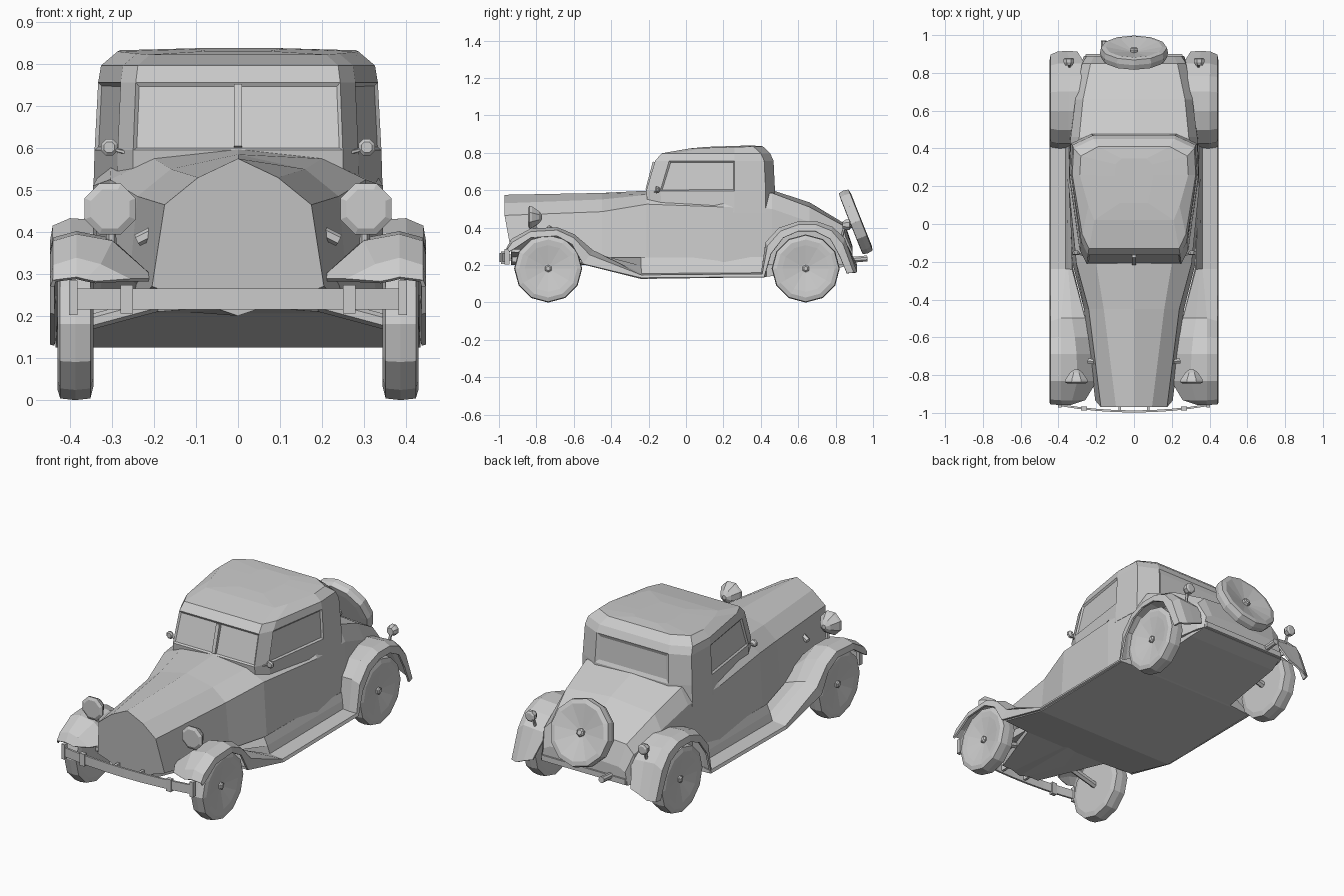
import bpy, bmesh, math
from mathutils import Vector

if "Cube" in bpy.data.objects:
    bpy.data.objects.remove(bpy.data.objects["Cube"])


def finish(name, bm, mirror=False, solid=0):
    bmesh.ops.remove_doubles(bm, verts=bm.verts, dist=1e-5)
    bmesh.ops.recalc_face_normals(bm, faces=bm.faces)
    me = bpy.data.meshes.new(name)
    bm.to_mesh(me)
    bm.free()
    ob = bpy.data.objects.new(name, me)
    bpy.context.collection.objects.link(ob)
    if solid:
        m = ob.modifiers.new("thickness", 'SOLIDIFY')
        m.thickness, m.offset = solid, 0
    if mirror:
        ob.modifiers.new("mirror", 'MIRROR')
    return ob


def loft(rings, closed=True, caps=True):
    bm = bmesh.new()
    vs = [[bm.verts.new(p) for p in r] for r in rings]
    n = len(vs[0])
    for a, b in zip(vs, vs[1:]):
        for i in range(n if closed else n - 1):
            j = (i + 1) % n
            bm.faces.new((a[i], a[j], b[j], b[i]))
    if caps:
        bm.faces.new(vs[0])
        bm.faces.new(vs[-1])
    return bm


def lathe(name, profile, loc, axis, n=8, mirror=False):
    q = Vector(axis).to_track_quat('Z', 'Y')
    shift = 0 if n == 12 else .5
    ang = [2 * math.pi * (i + shift) / n for i in range(n)]
    rings = []
    for r, h in profile:
        rings.append([Vector(loc) + q @ Vector((r * math.cos(a), r * math.sin(a), h)) for a in ang])
    return finish(name, loft(rings), mirror)


def rod(name, a, b, r, n=6, mirror=False):
    d = Vector(b) - Vector(a)
    return lathe(name, [(r, 0), (r, d.length)], a, d, n, mirror)


def box(name, c, s, mirror=False):
    bm = bmesh.new()
    bmesh.ops.create_cube(bm, size=1)
    for v in bm.verts:
        v.co = Vector(c) + Vector(s) * v.co
    return finish(name, bm, mirror)


# Lower body: hood, cowl, sides and rear deck (y, top z, then three x,z pairs)
body = [
    (-.97, .575, .095, .53, .175, .465, .205, .27),
    (-.45, .585, .16, .55, .24, .485, .265, .22),
    (-.21, .597, .2, .575, .305, .525, .325, .2),
    (.2, .60, .30, .59, .346, .51, .346, .2),
    (.46, .60, .29, .585, .335, .5, .34, .2),
    (.66, .535, .27, .51, .31, .43, .31, .2),
    (.85, .42, .23, .405, .275, .36, .28, .2),
    (.89, .30, .21, .29, .25, .27, .265, .2)]
rings = []
for y, zt, *p in body:
    half = [(p[0], y, p[1]), (p[2], y, p[3]), (p[4], y, p[5])]
    bottom = [(0, y, min(.2, p[5]))]
    rings.append([(0, y, zt)] + half + bottom + [(-x, yy, z) for x, yy, z in reversed(half)])
bm = loft(rings)
for v in bm.verts:  # lower radiator corners sit slightly back
    if v.co.y < -.96 and v.co.z < .3:
        v.co.y = -.935
finish("body", bm)

# Cabin with recessed windows (z, front y, rear y, width scale)
rings = []
for z, yf, yr, s in [(.48, -.2, .475, 1.01), (.595, -.213, .476, 1), (.757, -.165, .468, .975),
                     (.797, -.13, .45, .955), (.83, .02, .41, .84)]:
    tilt = .03 if z > .82 else 0
    half = [(.25 * s, yf), (.287 * s, yf + .075), (.342 * s, .26), (.335 * s, yr - .05), (.225 * s, yr)]
    full = half + [(-x, y) for x, y in reversed(half)]
    rings.append([(x, y, z + tilt * (y - .25)) for x, y in full])
rings.append([(p[0] * .35, .25 + (p[1] - .25) * .6, .836 + .02 * (p[1] - .25)) for p in rings[-1]])
bm = loft(rings)
bmesh.ops.recalc_face_normals(bm, faces=bm.faces)
windows = []
for f in bm.faces:
    c = f.calc_center_median()
    if .62 < c.z < .72 and (abs(c.x) < .01 or .05 < c.y < .15):
        windows.append((f, .026 if c.y > .4 else .012))
for f, t in windows:
    bmesh.ops.inset_individual(bm, faces=[f], thickness=t, depth=-.008)
finish("cabin", bm)
rod("windscreen_post", (0, -.207, .602), (0, -.168, .75), .014, 4)


# Fenders: crest y,z, outer edge y,z, inner x,z, crest x
def fender(name, rows):
    rings = []
    for yc, zc, ye, ze, xi, zi, xc in rows:
        zm = zc - .015 if zi < zc - .02 else (zi + zc) / 2
        rings.append([(xi, yc, zi), (xi * .45 + xc * .55, yc, zm), (xc, yc, zc),
                      (.438, (2 * yc + ye) / 3, (2 * zc + ze) / 3), (.443, ye, ze)])
    return finish(name, loft(rings, False, False), True, .01)


fender("front_fender_and_running_board", [
    (-.955, .29, -.945, .27, .34, .28, .385),
    (-.93, .335, -.92, .285, .26, .285, .385),
    (-.83, .39, -.83, .345, .2, .285, .385),
    (-.69, .397, -.69, .355, .21, .285, .385),
    (-.6, .36, -.61, .31, .23, .27, .385),
    (-.5, .275, -.55, .205, .26, .235, .385),
    (-.24, .15, -.24, .13, .325, .235, .36),
    (.42, .155, .42, .135, .34, .24, .36)])
fender("rear_fender", [
    (.405, .15, .42, .14, .28, .15, .4),
    (.43, .32, .455, .26, .28, .32, .4),
    (.5, .395, .52, .345, .28, .39, .4),
    (.6, .428, .6, .38, .28, .42, .4),
    (.7, .428, .69, .38, .27, .42, .4),
    (.78, .40, .77, .34, .26, .39, .4),
    (.845, .34, .82, .25, .26, .33, .4),
    (.91, .16, .86, .155, .3, .2, .4)])

# Floor pan (y, half width, bottom z, top z)
finish("floor", loft([[(-w, y, a), (w, y, a), (w, y, b), (-w, y, b)] for y, w, a, b in [
    (-.93, .12, .215, .26), (-.56, .26, .205, .23), (-.54, .43, .2, .212), (-.24, .435, .125, .14),
    (.42, .435, .135, .145), (.43, .3, .137, .22), (.8, .28, .18, .23), (.9, .255, .205, .235)]]))

# Wheels, axles and spare
for label, y in (("front", -.737), ("rear", .64)):
    lathe(label + "_wheel", [(.15, -.043), (.178, -.036), (.182, 0), (.178, .036), (.155, .043),
                             (.125, .04), (.025, .022)], (.388, y, .181), (1, 0, 0), 12, True)
    lathe(label + "_hub", [(.02, 0), (.02, .03), (.012, .036)], (.388, y, .181), (1, 0, 0), 6, True)
    rod(label + "_axle", (.36, y, .183), (.13, y, .245), .018, 6, True)
tilt = Vector((0, .93, .37))
lathe("spare_wheel", [(.14, -.03), (.175, -.028), (.18, 0), (.175, .028), (.15, .033), (.12, .027),
                      (.025, .008)], (0, .907, .43), tilt, 12)
lathe("spare_hub", [(.022, -.09), (.022, .022), (.014, .028)], (0, .907, .43), tilt, 6)

# Front bumper: curved bar, clamps, end posts, brackets
arc = [(x / 10, -.993 + .035 * (x / 4) ** 2) for x in range(-4, 5)]
finish("front_bumper", loft([[(x, y - .005, .215), (x, y + .006, .215), (x, y + .006, .265),
                              (x, y - .005, .265)] for x, y in arc]))
box("bumper_clamp", (.265, -.977, .239), (.03, .022, .068), True)
box("bumper_end", (.393, -.958, .243), (.02, .026, .082), True)
box("bumper_bracket", (.075, -.95, .24), (.014, .08, .03), True)

# Lamps
lathe("headlight", [(.05, 0), (.066, .008), (.062, .022), (.035, .06), (.012, .075)],
      (.305, -.845, .455), (0, 1, 0), 8, True)
rod("headlight_stand", (.305, -.81, .44), (.3, -.8, .34), .012, 6, True)
rod("headlight_bar", (.2, -.73, .40), (.24, -.725, .38), .015, 6, True)
lathe("tail_light", [(.02, -.03), (.03, -.012), (.03, .006), (.02, .012)],
      (.345, .868, .415), (0, 1, 0), 8, True)
rod("tail_light_stem", (.345, .85, .41), (.34, .83, .34), .008, 6, True)

# Side mirrors and exhaust
lathe("side_mirror", [(.014, 0), (.021, .006), (.019, .016), (.008, .026)],
      (.307, -.165, .602), (0, 1, 0), 8, True)
rod("mirror_arm", (.307, -.15, .6), (.262, -.17, .588), .005, 5, True)
rod("exhaust", (-.16, .8, .22), (-.16, .97, .235), .017, 8)
